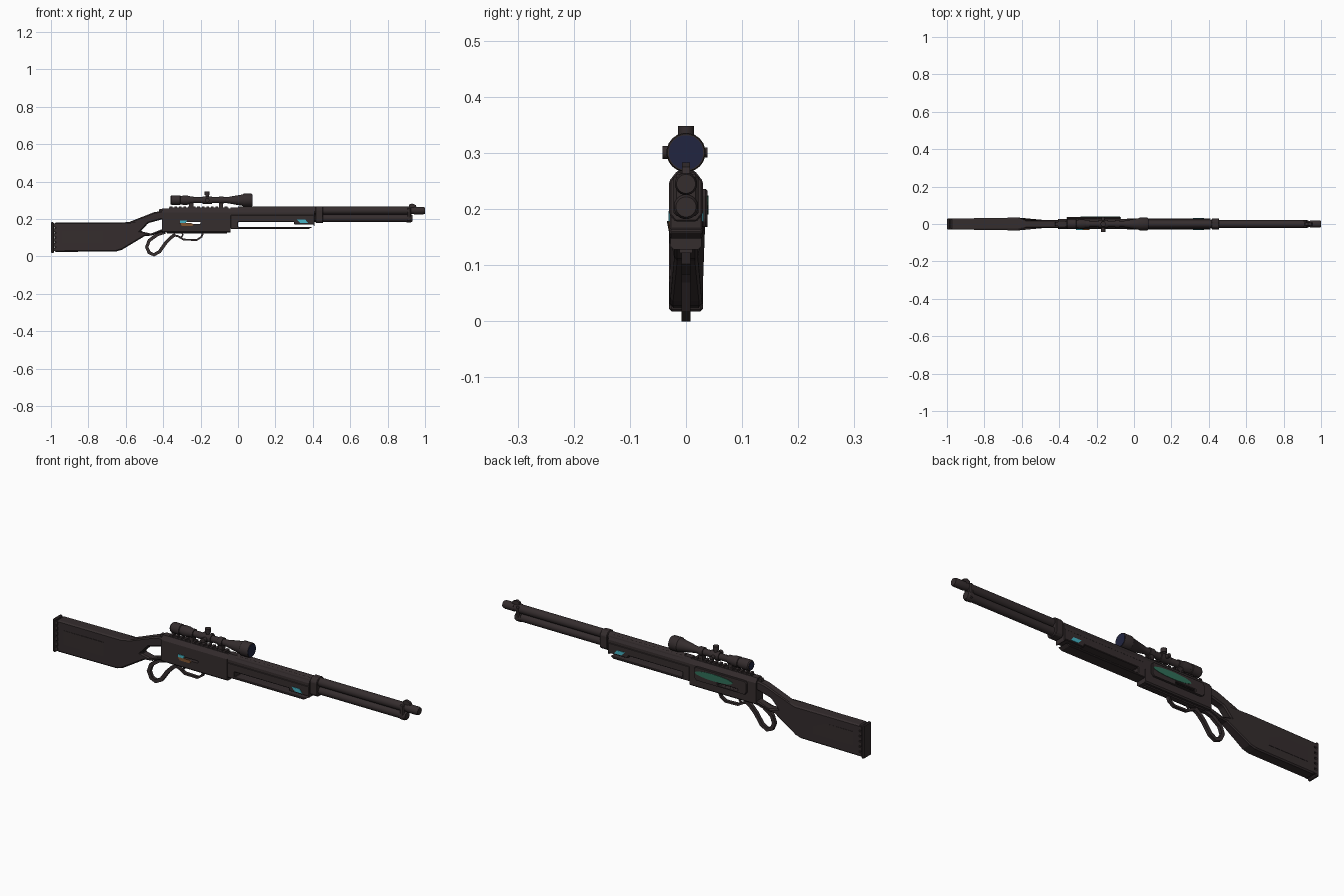
import bpy, bmesh, math
from mathutils import Vector

cube = bpy.data.objects.get("Cube")
if cube:
    bpy.data.objects.remove(cube, do_unlink=True)


def material(name, rgb):
    m = bpy.data.materials.new(name)
    m.use_nodes = True
    m.diffuse_color = (*rgb, 1)
    m.node_tree.nodes["Principled BSDF"].inputs["Base Color"].default_value = (*rgb, 1)
    return m


DARK = material("dark brown", (0.035, 0.026, 0.027))
NAVY = material("navy glass", (0.015, 0.018, 0.05))
CYAN = material("cyan", (0.06, 0.45, 0.55))
ORANGE = material("orange brown", (0.22, 0.09, 0.03))
GREEN = material("dark green", (0.03, 0.16, 0.10))


def finish(name, bm, mat, bevel=0, smooth=False):
    bmesh.ops.recalc_face_normals(bm, faces=bm.faces)
    mesh = bpy.data.meshes.new(name)
    bm.to_mesh(mesh)
    bm.free()
    mesh.materials.append(mat)
    ob = bpy.data.objects.new(name, mesh)
    bpy.context.collection.objects.link(ob)
    if bevel:
        mod = ob.modifiers.new("bevel", 'BEVEL')
        mod.width, mod.segments, mod.limit_method = bevel, 1, 'ANGLE'
    if smooth:
        bpy.ops.object.select_all(action='DESELECT')
        ob.select_set(True)
        bpy.context.view_layer.objects.active = ob
        bpy.ops.object.shade_smooth_by_angle(angle=math.radians(35))
    return ob


def extrude(name, points, a, b, axis, mat=DARK, bevel=0):
    """Extrude an outline: axis 'y' takes (x, z) points, axis 'x' takes (y, z)."""
    bm = bmesh.new()
    place = (lambda p, d: (p[0], d, p[1])) if axis == 'y' else (lambda p, d: (d, p[0], p[1]))
    rings = [[bm.verts.new(place(p, d)) for p in points] for d in (a, b)]
    for ring in rings:
        bm.faces.new(ring)
    n = len(points)
    for i in range(n):
        j = (i + 1) % n
        bm.faces.new((rings[0][i], rings[0][j], rings[1][j], rings[1][i]))
    return finish(name, bm, mat, bevel)


def box(name, x, y, z, mat=DARK, bevel=0):
    outline = [(x[0], z[0]), (x[1], z[0]), (x[1], z[1]), (x[0], z[1])]
    return extrude(name, outline, y[0], y[1], 'y', mat, bevel)


def lathe(name, profile, origin, axis='X', mat=DARK, sides=20):
    """Turn (distance, radius) pairs around an axis through origin."""
    bm = bmesh.new()
    o = Vector(origin)
    rings = []
    for d, r in profile:
        ring = []
        for i in range(sides):
            t = 2 * math.pi * (i + 0.5) / sides
            u, v = r * math.cos(t), r * math.sin(t)
            p = {'X': (d, u, v), 'Y': (u, d, v), 'Z': (u, v, d)}[axis]
            ring.append(bm.verts.new(o + Vector(p)))
        rings.append(ring)
    for a, b in zip(rings, rings[1:]):
        for i in range(sides):
            j = (i + 1) % sides
            bm.faces.new((a[i], a[j], b[j], b[i]))
    bm.faces.new(rings[0])
    bm.faces.new(rings[-1])
    return finish(name, bm, mat, smooth=True)


def strap(name, path, half_width, thickness):
    """Flat band following an (x, z) path."""
    pts = [Vector(p) for p in path]
    left, right = [], []
    for i, p in enumerate(pts):
        t = (pts[min(i + 1, len(pts) - 1)] - pts[max(i - 1, 0)]).normalized()
        n = Vector((-t.y, t.x)) * thickness / 2
        left.append(p + n)
        right.append(p - n)
    bm = bmesh.new()
    rows = []
    for l, r in zip(left, right):
        rows.append([bm.verts.new((q.x, y, q.y)) for q, y in
                     ((l, -half_width), (l, half_width), (r, half_width), (r, -half_width))])
    for a, b in zip(rows, rows[1:]):
        for i in range(4):
            j = (i + 1) % 4
            bm.faces.new((a[i], a[j], b[j], b[i]))
    bm.faces.new(rows[0])
    bm.faces.new(rows[-1])
    return finish(name, bm, DARK)


def cut(ob, x, z):
    """Slot running right through an object in y."""
    cutter = box("cutter", x, (-0.1, 0.1), z)
    cutter.hide_render = True
    mod = ob.modifiers.new("slot", 'BOOLEAN')
    mod.operation, mod.object, mod.solver = 'DIFFERENCE', cutter, 'EXACT'
    bpy.context.view_layer.objects.active = ob
    bpy.ops.object.modifier_apply(modifier=mod.name)
    bpy.data.objects.remove(cutter, do_unlink=True)


# Stock with an open grip, slimmer towards the receiver
stock = extrude("stock", [
    (-0.98, 0.024), (-0.65, 0.027), (-0.62, 0.036), (-0.5, 0.108), (-0.46, 0.112), (-0.4, 0.135),
    (-0.4, 0.148), (-0.465, 0.122), (-0.52, 0.135), (-0.48, 0.178), (-0.4, 0.2),
    (-0.4, 0.245), (-0.45, 0.236), (-0.58, 0.185), (-0.62, 0.181), (-0.98, 0.181)],
    -0.029, 0.029, 'y', bevel=0.006)
for v in stock.data.vertices:
    if v.co.x > -0.6:
        v.co.y *= 0.75
for side in (-1, 1):
    box("stock_panel", (-0.94, -0.72), sorted((side * 0.028, side * 0.0305)), (0.07, 0.14))
box("butt_pad", (-1, -0.985), (-0.03, 0.03), (0.018, 0.184), bevel=0.004)
for i in range(6):
    z = 0.028 + i * 0.026
    box("butt_pad_rib", (-0.987, -0.972), (-0.03, 0.03), (z, z + 0.017))

# Receiver, side plate and the slot through both
receiver = extrude("receiver", [
    (-0.028, 0.134), (-0.022, 0.128), (0.022, 0.128), (0.028, 0.134),
    (0.028, 0.236), (0.015, 0.257), (-0.015, 0.257), (-0.028, 0.236)], -0.405, -0.04, 'x')
plate = extrude("side_plate", [
    (-0.36, 0.18), (-0.35, 0.168), (-0.08, 0.168), (-0.07, 0.18),
    (-0.07, 0.226), (-0.08, 0.236), (-0.35, 0.236), (-0.36, 0.226)], 0.027, 0.038, 'y', bevel=0.003)
for part in (receiver, plate):
    cut(part, (-0.31, -0.2), (0.174, 0.185))
leaf = [(-0.18 + 0.105 * math.cos(t), 0.207 + 0.017 * math.sin(t))
        for t in (2 * math.pi * i / 16 for i in range(16))]
extrude("side_inlay", leaf, 0.037, 0.04, 'y', GREEN)
extrude("port_marker", [(-0.31, 0.178), (-0.28, 0.178), (-0.272, 0.191), (-0.31, 0.191)],
        -0.031, -0.026, 'y', CYAN)
extrude("cartridge", [(-0.31, 0.178), (-0.3, 0.163), (-0.245, 0.163), (-0.237, 0.172), (-0.25, 0.178)],
        -0.031, -0.026, 'y', ORANGE)
extrude("hammer", [(-0.4, 0.2), (-0.425, 0.235), (-0.42, 0.255), (-0.39, 0.25)], -0.01, 0.01, 'y')

# Lever loop, trigger guard and trigger
strap("lever_loop", [(-0.39, 0.13), (-0.43, 0.118), (-0.475, 0.085), (-0.488, 0.05), (-0.475, 0.02),
                     (-0.45, 0.009), (-0.42, 0.025), (-0.385, 0.075), (-0.36, 0.1), (-0.335, 0.118)],
      0.008, 0.018)
strap("trigger_guard", [(-0.35, 0.115), (-0.32, 0.108), (-0.29, 0.09), (-0.22, 0.088), (-0.195, 0.105),
                        (-0.185, 0.132)], 0.008, 0.01)
strap("trigger", [(-0.3, 0.132), (-0.295, 0.115), (-0.305, 0.1)], 0.004, 0.008)
box("lever_mount", (-0.38, -0.06), (-0.012, 0.012), (0.122, 0.132))

# Slotted fore-end
fore = extrude("fore_end", [
    (-0.04, 0.148), (0.38, 0.148), (0.41, 0.165), (0.41, 0.222), (-0.04, 0.222)],
    -0.029, 0.029, 'y', bevel=0.003)
cut(fore, (0.0, 0.405), (0.158, 0.171))
cut(fore, (0.0, 0.3), (0.168, 0.184))
extrude("hand_guard", [(-0.027, 0.19), (0.027, 0.19), (0.027, 0.236), (0.014, 0.261),
                       (-0.014, 0.261), (-0.027, 0.236)], -0.04, 0.41, 'x')
for side in (-1, 1):
    y = sorted((side * 0.028, side * 0.031))
    extrude("fore_end_marker", [(0.315, 0.197), (0.36, 0.197), (0.375, 0.178), (0.335, 0.178)],
            y[0], y[1], 'y', CYAN)

# Barrel, magazine tube, bands and front sight
lathe("barrel", [(0, 0.021), (0.92, 0.021), (0.92, 0.0175), (0.94, 0.0175), (0.94, 0.02),
                 (0.99, 0.02), (1.0, 0.017)], (0, 0, 0.245))
lathe("magazine_tube", [(0, 0.0195), (0.9, 0.0195), (0.9, 0.022), (0.925, 0.022), (0.932, 0.018)],
      (0, 0, 0.204))
extrude("barrel_band", [(-0.019, 0.178), (0.019, 0.178), (0.03, 0.19), (0.03, 0.25), (0.016, 0.268),
                        (-0.016, 0.268), (-0.03, 0.25), (-0.03, 0.19)], 0.415, 0.455, 'x', bevel=0.003)
box("front_band", (0.905, 0.925), (-0.022, 0.022), (0.188, 0.262), bevel=0.005)
extrude("front_sight", [(0.91, 0.25), (0.915, 0.277), (0.93, 0.283), (0.95, 0.275), (0.96, 0.25)],
        -0.007, 0.007, 'y')

# Toothed rail
box("rail", (-0.37, -0.05), (-0.012, 0.012), (0.254, 0.262))
for i in range(13):
    x = -0.365 + i * 0.0245
    box("rail_tooth", (x, x + 0.014), (-0.015, 0.015), (0.261, 0.268))

# Scope with rings, turrets and lenses
lathe("scope_body", [(-0.36, 0.022), (-0.355, 0.026), (-0.31, 0.026), (-0.308, 0.023), (-0.298, 0.023),
                     (-0.296, 0.026), (-0.27, 0.025), (-0.24, 0.016), (-0.06, 0.016), (0.025, 0.031),
                     (0.03, 0.035), (0.07, 0.035), (0.075, 0.033)], (0, 0, 0.301))
lathe("front_lens", [(0.074, 0.031), (0.077, 0.031)], (0, 0, 0.301), mat=NAVY)
lathe("rear_lens", [(-0.362, 0.02), (-0.359, 0.02)], (0, 0, 0.301), mat=NAVY)
for x in (-0.25, -0.09):
    lathe("scope_ring", [(x - 0.012, 0.021), (x + 0.012, 0.021)], (0, 0, 0.301))
    box("ring_mount", (x - 0.011, x + 0.011), (-0.013, 0.013), (0.262, 0.29))
lathe("turret_hub", [(-0.19, 0.021), (-0.14, 0.021)], (0, 0, 0.301))
lathe("top_turret", [(0, 0.01), (0.027, 0.01), (0.027, 0.014), (0.047, 0.014)], (-0.165, 0, 0.301), 'Z')
lathe("side_turret", [(-0.042, 0.012), (-0.026, 0.012), (-0.026, 0.009), (0.026, 0.009),
                      (0.026, 0.009), (0.038, 0.009)], (-0.165, 0, 0.301), 'Y')
